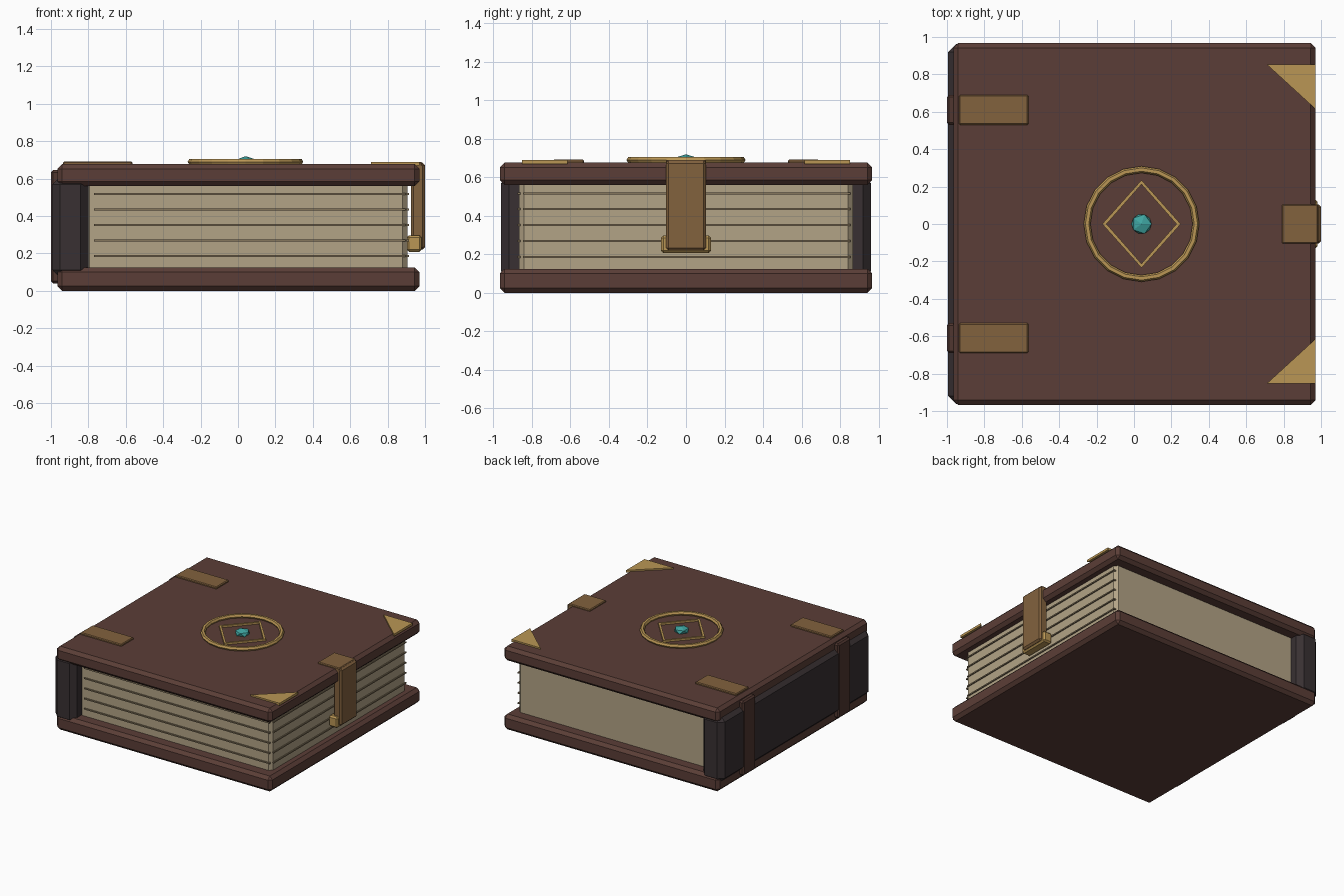
import bpy, bmesh, math

if "Cube" in bpy.data.objects:
    bpy.data.objects.remove(bpy.data.objects["Cube"])

def material(name, r, g, b):
    m = bpy.data.materials.new(name)
    m.diffuse_color = (r, g, b, 1)
    m.use_nodes = True
    m.node_tree.nodes["Principled BSDF"].inputs["Base Color"].default_value = m.diffuse_color
    return m

COVER = material("cover_leather", 0.105, 0.048, 0.038)
BAND = material("band_leather", 0.08, 0.037, 0.029)
SPINE = material("spine_dark", 0.04, 0.030, 0.032)
PAGE = material("page_tan", 0.45, 0.37, 0.24)
LINE = material("page_shadow", 0.24, 0.185, 0.11)
GOLD = material("gold", 0.49, 0.305, 0.09)
STRAP = material("strap_brown", 0.225, 0.122, 0.048)
GEM = material("teal_gem", 0.05, 0.38, 0.36)

def finish(name, bm, mat):
    bmesh.ops.recalc_face_normals(bm, faces=bm.faces[:])
    me = bpy.data.meshes.new(name)
    bm.to_mesh(me)
    bm.free()
    me.materials.append(mat)
    ob = bpy.data.objects.new(name, me)
    bpy.context.collection.objects.link(ob)
    return ob

def box(name, x, y, z, mat, bevel=0):
    """Box given by (min, max) on each axis, with chamfered edges."""
    bm = bmesh.new()
    bmesh.ops.create_cube(bm, size=1)
    for v in bm.verts:
        v.co = [r[0] if c < 0 else r[1] for c, r in zip(v.co, (x, y, z))]
    if bevel:
        bmesh.ops.bevel(bm, geom=bm.edges[:], offset=bevel, segments=1, affect='EDGES')
    return finish(name, bm, mat)

def loft(name, rings, mat, closed=False):
    """Skin equal-length point rings; closed joins last ring to first."""
    bm = bmesh.new()
    rs = [[bm.verts.new(p) for p in r] for r in rings]
    n = len(rs[0])
    pairs = list(zip(rs, rs[1:])) + ([(rs[-1], rs[0])] if closed else [])
    for a, b in pairs:
        for i in range(n):
            j = (i + 1) % n
            bm.faces.new((a[i], a[j], b[j], b[i]))
    if not closed:
        bm.faces.new(rs[0])
        bm.faces.new(rs[-1])
    return finish(name, bm, mat)

# covers, spine and page block
box("bottom_cover", (-0.965, 0.97), (-0.967, 0.967), (0, 0.125), COVER, 0.025)
box("top_cover", (-0.965, 0.97), (-0.967, 0.967), (0.56, 0.677), COVER, 0.025)
box("spine", (-0.994, -0.80), (-0.962, 0.962), (0.07, 0.61), SPINE, 0.042)
box("page_block", (-0.82, 0.905), (-0.867, 0.867), (0.10, 0.585), PAGE, 0.025)

# page lines on the front and the fore edge
for i in range(5):
    z = 0.187 + i * 0.0825
    box(f"front_page_line_{i}", (-0.77, 0.895), (-0.876, -0.86), (z - 0.005, z + 0.005), LINE)
    box(f"side_page_line_{i}", (0.89, 0.914), (-0.845, 0.855), (z - 0.005, z + 0.005), LINE)

# hinges, spine bands and corner plates, mirrored in y
for s, side in ((-1, "front"), (1, "back")):
    ys = sorted((s * 0.53, s * 0.69))
    box(f"{side}_hinge", (-0.935, -0.565), ys, (0.665, 0.692), STRAP, 0.006)
    box(f"{side}_spine_band", (-1.0, -0.94), ys, (0.04, 0.645), BAND, 0.012)
    tri = [(0.97, s * 0.853), (0.71, s * 0.853), (0.97, s * 0.615)]
    loft(f"{side}_corner_plate", [[(x, y, z) for x, y in tri] for z in (0.67, 0.689)], GOLD)

# clasp
box("clasp_top", (0.79, 0.985), (-0.105, 0.105), (0.665, 0.69), STRAP, 0.006)
box("clasp_strap", (0.925, 1.0), (-0.105, 0.105), (0.22, 0.685), STRAP, 0.014)
box("clasp_buckle", (0.903, 0.982), (-0.13, 0.13), (0.208, 0.297), GOLD, 0.012)

# round ornament
CX = 0.04
rings = []
for i in range(20):
    a = 2 * math.pi * i / 20
    ring = []
    for k in range(6):
        t = 2 * math.pi * k / 6
        r = 0.291 + 0.018 * math.cos(t)
        ring.append((CX + r * math.cos(a), r * math.sin(a), 0.69 + 0.018 * math.sin(t)))
    rings.append(ring)
loft("medallion_ring", rings, GOLD, closed=True)

# diamond frame
rings = []
for dx, dy in ((1, 0), (0, 1), (-1, 0), (0, -1)):
    rings.append([(CX + dx * (0.21 - d), dy * (0.235 - d), z)
                  for d, z in ((0, 0.67), (0, 0.692), (0.023, 0.692), (0.023, 0.67))])
loft("medallion_diamond", rings, GOLD, closed=True)

# gem
bm = bmesh.new()
bmesh.ops.create_icosphere(bm, subdivisions=1, radius=1)
for v in bm.verts:
    v.co = (CX + v.co.x * 0.06, v.co.y * 0.06, 0.69 + v.co.z * 0.03)
finish("gem", bm, GEM)
